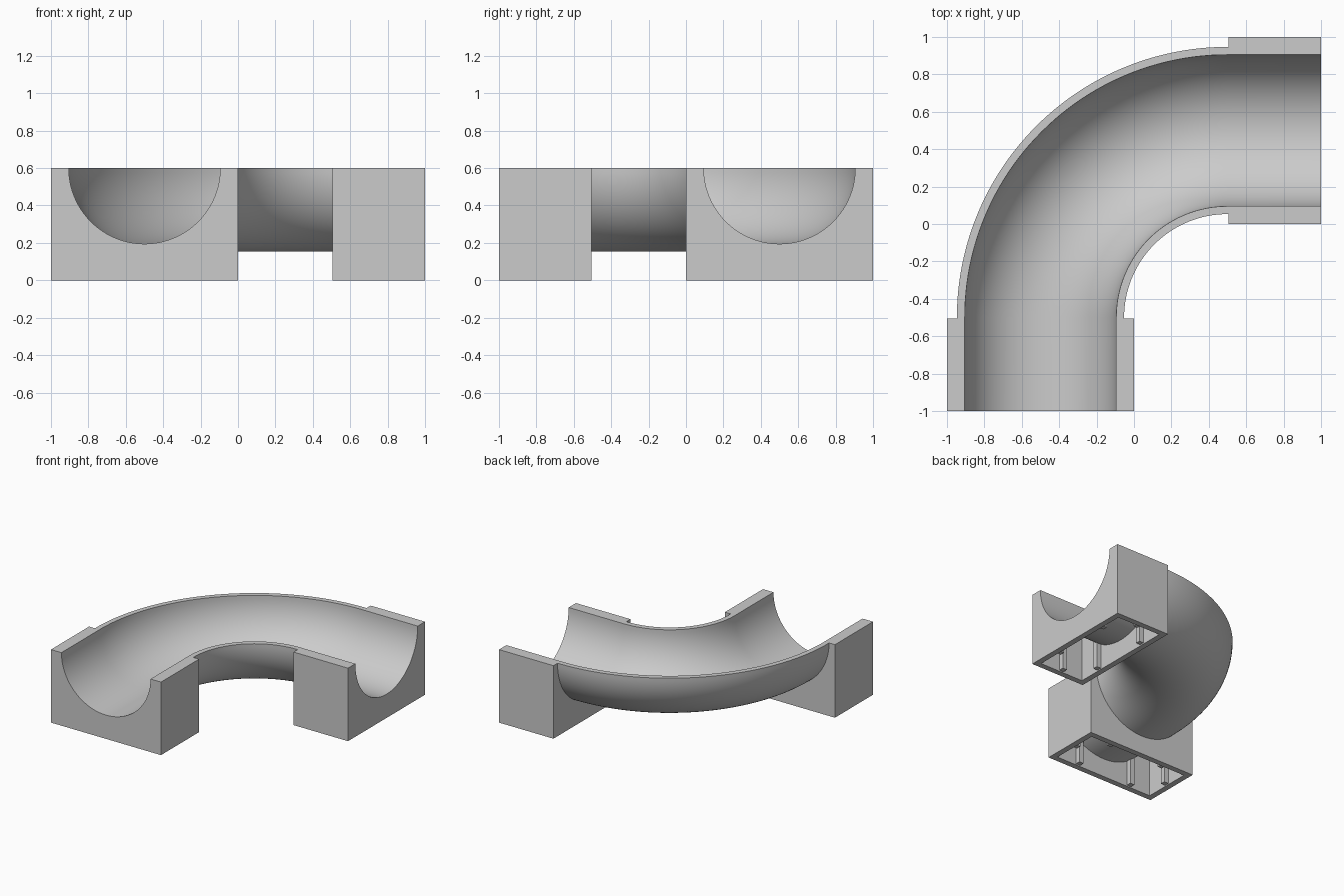
import bpy, bmesh, math

cube = bpy.data.objects.get("Cube")
if cube:
    bpy.data.objects.remove(cube, do_unlink=True)

HEIGHT, WALL, DEPTH = 0.6, 0.047, 0.495   # rim height, block wall, block depth
INNER, OUTER = 0.405, 0.447               # channel radii
RIB = 0.04

grey = bpy.data.materials.new("light grey plastic")
grey.use_nodes = True
grey.diffuse_color = (0.6, 0.6, 0.6, 1)
grey.node_tree.nodes["Principled BSDF"].inputs["Base Color"].default_value = (0.6, 0.6, 0.6, 1)


def add_object(name, bm):
    bmesh.ops.recalc_face_normals(bm, faces=bm.faces)
    mesh = bpy.data.meshes.new(name)
    bm.to_mesh(mesh)
    bm.free()
    mesh.materials.append(grey)
    obj = bpy.data.objects.new(name, mesh)
    bpy.context.collection.objects.link(obj)
    return obj


def box(name, low, high):
    bm = bmesh.new()
    bmesh.ops.create_cube(bm, size=1)
    for v in bm.verts:
        v.co = [l + (c + 0.5) * (h - l) for c, l, h in zip(v.co, low, high)]
    return add_object(name, bm)


def bend(name, radius, top, straight):
    """Sweep a U-shaped section along a quarter bend with straight ends."""
    profile = [(-radius, top)]
    for i in range(49):
        a = math.pi * (1 + i / 48)
        profile.append((radius * math.cos(a), HEIGHT + radius * math.sin(a)))
    profile.append((radius, top))
    steps = 48
    path = [(math.pi, 0, -straight)]
    path += [(math.pi - math.pi / 2 * i / steps, 0, 0) for i in range(steps + 1)]
    path.append((math.pi / 2, straight, 0))
    bm = bmesh.new()
    rings = [[bm.verts.new((0.5 + dx + (1 + u) * math.cos(a),
                            -0.5 + dy + (1 + u) * math.sin(a), z))
              for u, z in profile] for a, dx, dy in path]
    n = len(profile)
    for r, s in zip(rings, rings[1:]):
        for i in range(n):
            j = (i + 1) % n
            bm.faces.new((r[i], r[j], s[j], s[i]))
    bm.faces.new(rings[0])
    bm.faces.new(rings[-1])
    return add_object(name, bm)


def combine(target, tool, operation):
    mod = target.modifiers.new(operation.lower(), "BOOLEAN")
    mod.operation, mod.object, mod.solver = operation, tool, "EXACT"
    bpy.context.view_layer.objects.active = target
    bpy.ops.object.modifier_apply(modifier=mod.name)
    bpy.data.objects.remove(tool, do_unlink=True)


def end_block(name):
    """Hollow block under the front end, with ribs inside its walls."""
    back, mid = -1 + DEPTH, -1 + DEPTH / 2
    block = box(name, (-1, -1, 0), (0, back, HEIGHT + 0.05))
    cavity = box("cavity", (-1 + WALL, -1 + WALL, -0.1), (-WALL, back - WALL, 0.57))
    combine(block, cavity, "DIFFERENCE")
    reach = RIB + WALL
    spots = [(x, y) for x in (-0.75, -0.25) for y in (-1 + reach / 2, back - reach / 2)]
    ribs = [(x, y, RIB, reach - 0.02) for x, y in spots]
    ribs += [(x, mid, reach - 0.02, RIB) for x in (-1 + reach / 2, -reach / 2)]
    for x, y, w, d in ribs:
        # each rib is sunk into its wall and stands proud inside the cavity
        x += 0.01 * (w > d) * (1 if x < -0.5 else -1)
        y += 0.01 * (d > w) * (1 if y < mid else -1)
        rib = box("rib", (x - w / 2, y - d / 2, 0.01), (x + w / 2, y + d / 2, 0.5))
        combine(block, rib, "UNION")
    return block


# Pipe body and the two matching end blocks
channel = bend("curved_half_pipe", OUTER, 0.7, 0.48)
front_block = end_block("front_block")
side_block = end_block("side_block")
for v in side_block.data.vertices:
    v.co.x, v.co.y = -v.co.y, -v.co.x
side_block.data.flip_normals()
combine(channel, front_block, "UNION")
combine(channel, side_block, "UNION")

# Hollow out the channel and trim the rim level
combine(channel, bend("channel_cutter", INNER, 0.8, 0.7), "DIFFERENCE")
combine(channel, box("rim_cutter", (-2, -2, HEIGHT), (2, 2, 1)), "DIFFERENCE")

# One material slot, smooth curves with crisp edges
channel.data.materials.clear()
channel.data.materials.append(grey)
for p in channel.data.polygons:
    p.material_index = 0
bpy.ops.object.select_all(action="DESELECT")
channel.select_set(True)
bpy.context.view_layer.objects.active = channel
bpy.ops.object.shade_smooth_by_angle(angle=math.radians(30))
